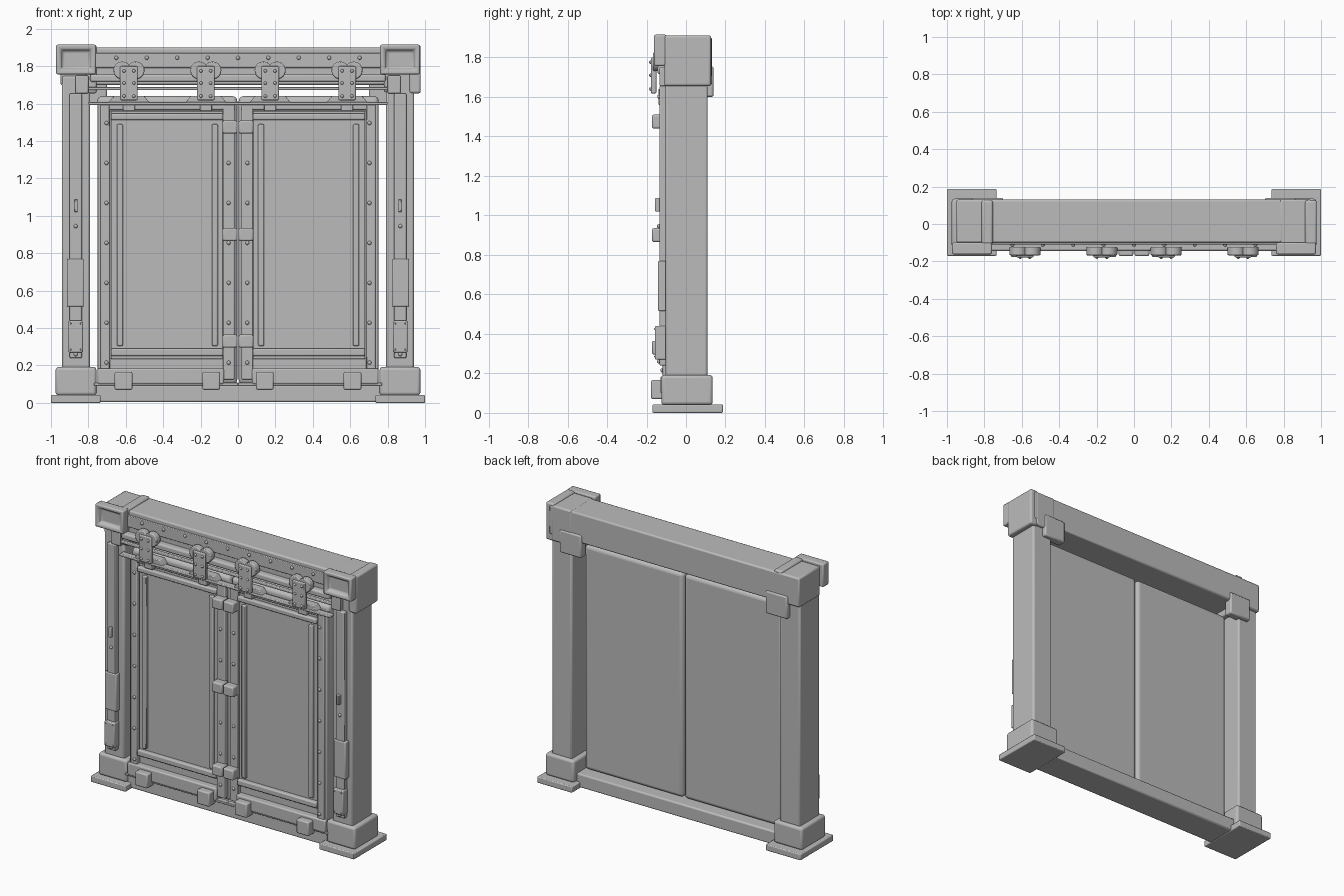
import bpy, bmesh, math
from mathutils import Matrix

cube = bpy.data.objects.get("Cube")
if cube:
    bpy.data.objects.remove(cube, do_unlink=True)

steel = bpy.data.materials.new("plain_grey_metal")
steel.use_nodes = True
GREY = (0.5, 0.5, 0.5, 1)
steel.diffuse_color = GREY
steel.node_tree.nodes["Principled BSDF"].inputs["Base Color"].default_value = GREY


def finish(name, bm, bevel=0.0, segments=2):
    bmesh.ops.recalc_face_normals(bm, faces=bm.faces)
    mesh = bpy.data.meshes.new(name)
    bm.to_mesh(mesh)
    bm.free()
    mesh.materials.append(steel)
    ob = bpy.data.objects.new(name, mesh)
    bpy.context.collection.objects.link(ob)
    if bevel:
        mod = ob.modifiers.new("soft_edges", "BEVEL")
        mod.width, mod.segments, mod.limit_method = bevel, segments, "ANGLE"
    bpy.ops.object.select_all(action="DESELECT")
    ob.select_set(True)
    bpy.context.view_layer.objects.active = ob
    bpy.ops.object.shade_smooth_by_angle(angle=math.radians(40))
    return ob


def box_mesh(x, y, z):
    bm = bmesh.new()
    bmesh.ops.create_cube(bm, size=1)
    for v in bm.verts:
        for i, (lo, hi) in enumerate((x, y, z)):
            v.co[i] = hi if v.co[i] > 0 else lo
    return bm


def box(name, x, y, z, bevel=0.006, segments=2):
    return finish(name, box_mesh(x, y, z), bevel, segments)


def pair(name, x, y, z, bevel=0.006, segments=2):
    box("left_" + name, x, y, z, bevel, segments)
    box("right_" + name, (-x[1], -x[0]), y, z, bevel, segments)


def discs(name, centers, radius, depth, sides=16, bevel=0.0):
    # round parts whose axis runs front to back
    bm = bmesh.new()
    for x, y, z in centers:
        m = Matrix.Translation((x, y, z)) @ Matrix.Rotation(math.pi / 2, 4, "X")
        bmesh.ops.create_cone(bm, cap_ends=True, segments=sides, radius1=radius,
                              radius2=radius, depth=depth, matrix=m)
    return finish(name, bm, bevel)


def rivets(name, centers, radius=0.011):
    bm = bmesh.new()
    for c in centers:
        bmesh.ops.create_uvsphere(bm, u_segments=10, v_segments=6, radius=radius,
                                  matrix=Matrix.Translation(c))
    return finish(name, bm)


# Posts, feet and sill
pair("post", (0.79, 0.942), (-0.105, 0.11), (0.04, 1.75), 0.012)
pair("foot", (0.757, 0.975), (-0.125, 0.135), (0.04, 0.192), 0.016, 3)
pair("base_plate", (0.735, 1.0), (-0.17, 0.187), (0, 0.043), 0.006)
box("sill", (-0.78, 0.78), (-0.11, 0.1), (0.004, 0.098), 0.01)

# Lintel with riveted front band and wheel track
box("lintel", (-0.95, 0.95), (-0.1, 0.13), (1.7, 1.9), 0.01)
box("lintel_band", (-0.78, 0.78), (-0.11, -0.095), (1.79, 1.87), 0.004)
box("wheel_track", (-0.79, 0.79), (-0.145, -0.09), (1.715, 1.757), 0.012, 3)
rivets("lintel_rivets", [(i * 0.1625, -0.111, 1.845) for i in range(-4, 5)])

# Corner caps with a sunken square, end bands and rear plates
for side, name in ((1, "left"), (-1, "right")):
    lo, hi = sorted((side * 0.76, side * 0.972))
    bm = box_mesh((lo, hi), (-0.162, -0.1), (1.757, 1.915))
    front = min(bm.faces, key=lambda f: f.calc_center_median().y)
    bmesh.ops.inset_region(bm, faces=[front], thickness=0.032)
    bmesh.ops.inset_region(bm, faces=[front], thickness=0.018, depth=-0.025)
    finish(name + "_corner_cap", bm, 0.008)
box("left_end_band", (0.915, 0.977), (-0.11, 0.127), (1.655, 1.912), 0.012, 3)
box("left_end_block", (0.78, 0.93), (-0.105, 0.132), (1.66, 1.902), 0.01)
box("right_end_band", (-0.815, -0.755), (-0.108, 0.127), (1.655, 1.912), 0.012, 3)
pair("rear_plate", (0.7, 0.865), (0.08, 0.14), (1.6, 1.755), 0.01)
pair("track_bracket", (0.8, 0.87), (-0.135, -0.09), (1.655, 1.75))

# Post fittings
pair("post_strip", (0.835, 0.9), (-0.135, -0.1), (0.24, 1.655))
pair("post_cover", (0.825, 0.915), (-0.142, -0.1), (0.515, 0.77))
pair("post_lower_plate", (0.829, 0.906), (-0.157, -0.1), (0.27, 0.44))
pair("post_latch", (0.857, 0.875), (-0.157, -0.12), (1.02, 1.088), 0.004)
for s, name in ((1, "left"), (-1, "right")):
    rivets(name + "_post_rivets", [(s * 0.868, -0.136, z) for z in (0.945, 0.26)])
    rivets(name + "_plate_rivets",
           [(s * x, -0.157, z) for x in (0.84, 0.895) for z in (0.285, 0.425)], 0.005)

# Doors: slab, frame, raised panel and mouldings
pair("door_slab", (0.004, 0.752), (-0.085, 0.03), (0.1, 1.64), 0.025, 4)
pair("outer_stile", (0.685, 0.735), (-0.118, -0.07), (0.125, 1.6))
pair("edge_strip", (0.733, 0.75), (-0.105, -0.06), (0.12, 1.6), 0.004)
pair("inner_stile", (0.018, 0.08), (-0.118, -0.07), (0.125, 1.6))
pair("panel", (0.08, 0.68), (-0.1, -0.07), (0.235, 1.56), 0.004)
pair("top_moulding", (0.08, 0.68), (-0.128, -0.09), (1.512, 1.547), 0.008)
pair("bottom_moulding", (0.08, 0.68), (-0.128, -0.09), (0.25, 0.29), 0.008)
pair("inner_moulding", (0.108, 0.14), (-0.118, -0.09), (0.305, 1.49))
pair("outer_moulding", (0.615, 0.647), (-0.118, -0.09), (0.305, 1.49))
pair("bottom_rail", (0.075, 0.75), (-0.13, -0.07), (0.1, 0.185), 0.008)
pair("top_rail", (0.015, 0.735), (-0.115, -0.07), (1.567, 1.6))
pair("bottom_seal", (0.0, 0.77), (-0.125, -0.09), (0.092, 0.108), 0.003)
heights = [0.215 + i * 0.2135 for i in range(7)]
for s, name in ((1, "left"), (-1, "right")):
    rivets(name + "_door_rivets",
           [(s * x, -0.119, z) for x in (0.05, 0.703) for z in heights])

# Meeting-edge clasps and floor guides
for z, name in ((0.33, "lower"), (0.9, "middle"), (1.475, "upper")):
    pair(name + "_clasp", (0.004, 0.082), (-0.172, -0.1), (z - 0.035, z + 0.035), 0.009)
for x, name in ((0.143, "inner"), (0.612, "outer")):
    pair(name + "_floor_guide", (x - 0.047, x + 0.047), (-0.177, -0.1), (0.07, 0.166), 0.008)

# Hanging rails
box("lower_hanging_rail", (-0.8, 0.8), (-0.145, -0.1), (1.593, 1.61), 0.005)
box("upper_hanging_rail", (-0.83, 0.83), (-0.125, -0.1), (1.672, 1.69), 0.005)

# Hangers: two wheels, a riveted plate, a sloped shoe and a lower lug
for i, x in enumerate((-0.583, -0.172, 0.172, 0.583)):
    tag = "hanger_%d_" % (i + 1)
    discs(tag + "wheels", [(x + d, -0.145, 1.778) for d in (-0.036, 0.036)],
          0.047, 0.045, 24, 0.006)
    box(tag + "plate", (x - 0.047, x + 0.047), (-0.178, -0.15), (1.618, 1.8), 0.006)
    rivets(tag + "rivets", [(x + dx, -0.178, z) for dx in (-0.026, 0.026)
                            for z in (1.64, 1.71, 1.775)], 0.009)
    bm = box_mesh((x - 0.11, x + 0.11), (-0.14, -0.08), (1.605, 1.64))
    for v in bm.verts:
        if v.co.z > 1.62:
            v.co.x = x + (v.co.x - x) * 0.75
    finish(tag + "shoe", bm, 0.004)
    box(tag + "lug", (x - 0.032, x + 0.032), (-0.14, -0.1), (1.56, 1.6), 0.005)
